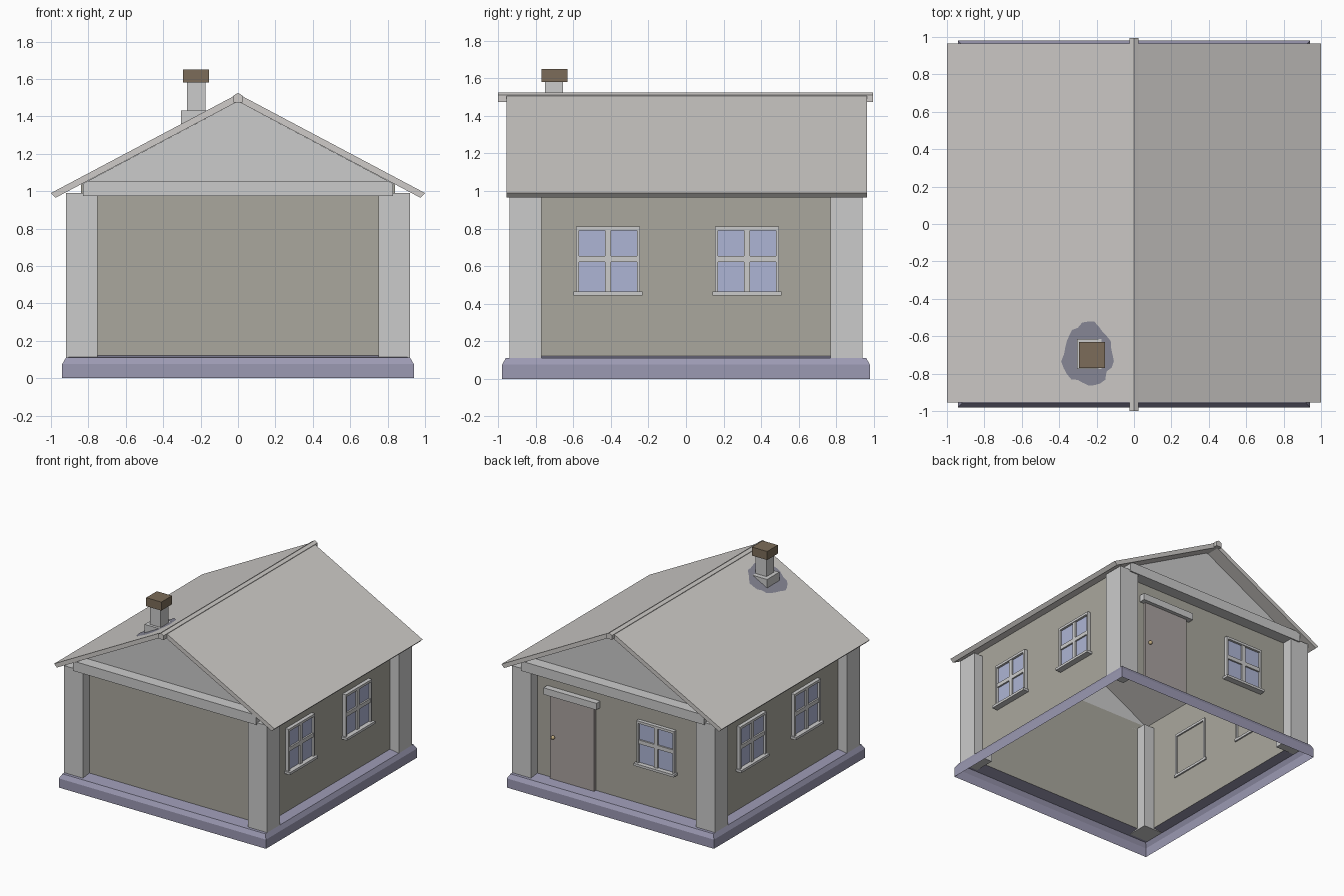
import bpy, bmesh, math, random
from mathutils import Matrix, Vector

if "Cube" in bpy.data.objects:
    bpy.data.objects.remove(bpy.data.objects["Cube"])

MATS = {}
def material(name, col):
    if name not in MATS:
        m = bpy.data.materials.new(name)
        m.diffuse_color = (*col, 1)
        m.use_nodes = True
        m.node_tree.nodes["Principled BSDF"].inputs["Base Color"].default_value = m.diffuse_color
        MATS[name] = m
    return MATS[name]

WALL = ("wall_paint", (0.40, 0.39, 0.34))
STONE = ("foundation_stone", (0.33, 0.32, 0.45))
GLASS = ("window_glass", (0.42, 0.46, 0.66))
WOOD = ("door_wood", (0.40, 0.36, 0.35))
BRICK = ("dark_brick", (0.20, 0.15, 0.10))
BRASS = ("brass", (0.55, 0.42, 0.22))
SOOT = ("soot", (0.25, 0.25, 0.31))
ROOF = ("roofing", (0.62, 0.60, 0.58))

def finish(name, bm, mat=None, matrix=None):
    me = bpy.data.meshes.new(name)
    if matrix:
        bm.transform(matrix)
    bmesh.ops.recalc_face_normals(bm, faces=bm.faces)
    bm.to_mesh(me)
    bm.free()
    ob = bpy.data.objects.new(name, me)
    bpy.context.collection.objects.link(ob)
    if mat:
        me.materials.append(material(*mat))
    return ob

def boxes(name, items, mat=None, matrix=None):
    """One object made of boxes given as (x0, x1, y0, y1, z0, z1)."""
    bm = bmesh.new()
    for x0, x1, y0, y1, z0, z1 in items:
        m = (Matrix.Translation(((x0 + x1) / 2, (y0 + y1) / 2, (z0 + z1) / 2))
             @ Matrix.Diagonal((x1 - x0, y1 - y0, z1 - z0, 1)))
        bmesh.ops.create_cube(bm, size=1, matrix=m)
    return finish(name, bm, mat, matrix)

def prism(name, profile, y0, y1, mat=None):
    """Profile in x-z, extruded along y."""
    bm = bmesh.new()
    f = bm.faces.new([bm.verts.new((x, y0, z)) for x, z in profile])
    ext = bmesh.ops.extrude_face_region(bm, geom=[f], use_keep_orig=True)
    bmesh.ops.translate(bm, vec=(0, y1 - y0, 0),
                        verts=[v for v in ext["geom"] if isinstance(v, bmesh.types.BMVert)])
    return finish(name, bm, mat)

def rings(name, levels, mat=None):
    """Open rectangular shell through levels of (half x, half y, z)."""
    bm = bmesh.new()
    loops = [[bm.verts.new((sx * hx, sy * hy, z))
              for sx, sy in ((-1, -1), (1, -1), (1, 1), (-1, 1))] for hx, hy, z in levels]
    for a, b in zip(loops, loops[1:]):
        for i in range(4):
            j = (i + 1) % 4
            bm.faces.new((a[i], a[j], b[j], b[i]))
    return finish(name, bm, mat)

WX, WY = 0.84, 0.855       # wall planes
def roof_top(x): return 1.52 - 0.53 * abs(x)
def roof_under(x): return 1.48 - 0.53 * abs(x)

# Foundation skirt (open underneath) and walls
rings("foundation", [(0.94, 0.98, 0), (0.94, 0.98, 0.075), (0.92, 0.96, 0.11), (WX, WY, 0.122)], STONE)
rings("walls", [(WX, WY, 0.122), (WX, WY, roof_under(WX))], WALL)

# Corner posts
for sx, xn in ((-1, "left"), (1, "right")):
    for sy, yn in ((-1, "front"), (1, "back")):
        xs, ys = sorted((sx * 0.75, sx * 0.92)), sorted((sy * 0.77, sy * 0.94))
        boxes(f"{yn}_{xn}_post", [(*xs, *ys, 0.11, 0.99)])

# Gables with their tie beams
for sy, yn in ((-1, "front"), (1, "back")):
    bm = bmesh.new()
    bm.faces.new([bm.verts.new((x, sy * WY, roof_under(x))) for x in (-WX, WX, 0)])
    finish(f"{yn}_gable", bm)
    ys = sorted((sy * WY, sy * 0.95))
    prism(f"{yn}_beam", [(-0.83, 0.975), (0.83, 0.975), (0.83, 1.04), (0.8, 1.055),
                         (-0.8, 1.055), (-0.83, 1.04)], *ys)

# Roof slab and ridge cap
prism("roof", [(-1, 0.99), (-0.975, 0.965), (0, 1.48), (0.975, 0.965), (1, 0.99), (0, 1.52)],
      -0.955, 0.965, ROOF)
prism("ridge_cap", [(-0.025, 1.475), (0.025, 1.475), (0.025, 1.511), (0, 1.525), (-0.025, 1.511)],
      -1.0, 0.995, ROOF)

# Windows: local x runs along the wall, -y points outwards
def window(name, matrix):
    boxes(name + "_frame", [
        (-0.17, -0.155, -0.03, 0.012, 0.465, 0.81), (0.155, 0.17, -0.03, 0.012, 0.465, 0.81),
        (-0.155, 0.155, -0.03, 0.012, 0.79, 0.81),
        (-0.016, 0.016, -0.025, -0.005, 0.465, 0.79),
        (-0.155, 0.155, -0.025, -0.005, 0.622, 0.654),
        (-0.183, 0.183, -0.05, 0.012, 0.445, 0.465)], None, matrix)
    boxes(name + "_glass", [(-0.155, 0.155, -0.012, -0.004, 0.465, 0.79)], GLASS, matrix)

for i, y in enumerate((-0.415, 0.325)):
    window(f"right_window_{i + 1}", Matrix.Translation((WX, y, 0)) @ Matrix.Rotation(math.pi / 2, 4, 'Z'))
for i, y in enumerate((-0.335, 0.37)):
    window(f"left_window_{i + 1}", Matrix.Translation((-WX, y, 0)) @ Matrix.Rotation(-math.pi / 2, 4, 'Z'))
window("back_window", Matrix.Translation((-0.34, WY, 0)) @ Matrix.Rotation(math.pi, 4, 'Z'))

# Back door with lintel and knob
boxes("door", [(0.22, 0.62, WY - 0.005, WY + 0.02, 0.12, 0.81)], WOOD)
boxes("door_lintel", [(0.18, 0.66, WY - 0.005, WY + 0.05, 0.81, 0.865)])
bm = bmesh.new()
bmesh.ops.create_uvsphere(bm, u_segments=10, v_segments=6, radius=0.016,
                          matrix=Matrix.Translation((0.585, WY + 0.035, 0.47)))
knob = finish("door_knob", bm, BRASS)
knob.data.shade_smooth()

# Chimney
boxes("chimney_base", [(-0.305, -0.165, -0.775, -0.615, 1.34, 1.43)])
boxes("chimney_stack", [(-0.273, -0.175, -0.752, -0.654, 1.40, 1.59)])
boxes("chimney_cap", [(-0.294, -0.156, -0.77, -0.632, 1.58, 1.65)], BRICK)

# Soot stain lying on the left roof slope
random.seed(4)
bm = bmesh.new()
pts = []
for i in range(28):
    a, r = math.tau * i / 28, random.uniform(0.82, 1.0)
    x = -0.245 + 0.15 * r * math.cos(a)
    pts.append(bm.verts.new((x, -0.695 + 0.18 * r * math.sin(a), roof_top(x) + 0.002)))
bm.faces.new(pts)
finish("soot_stain", bm, SOOT)
